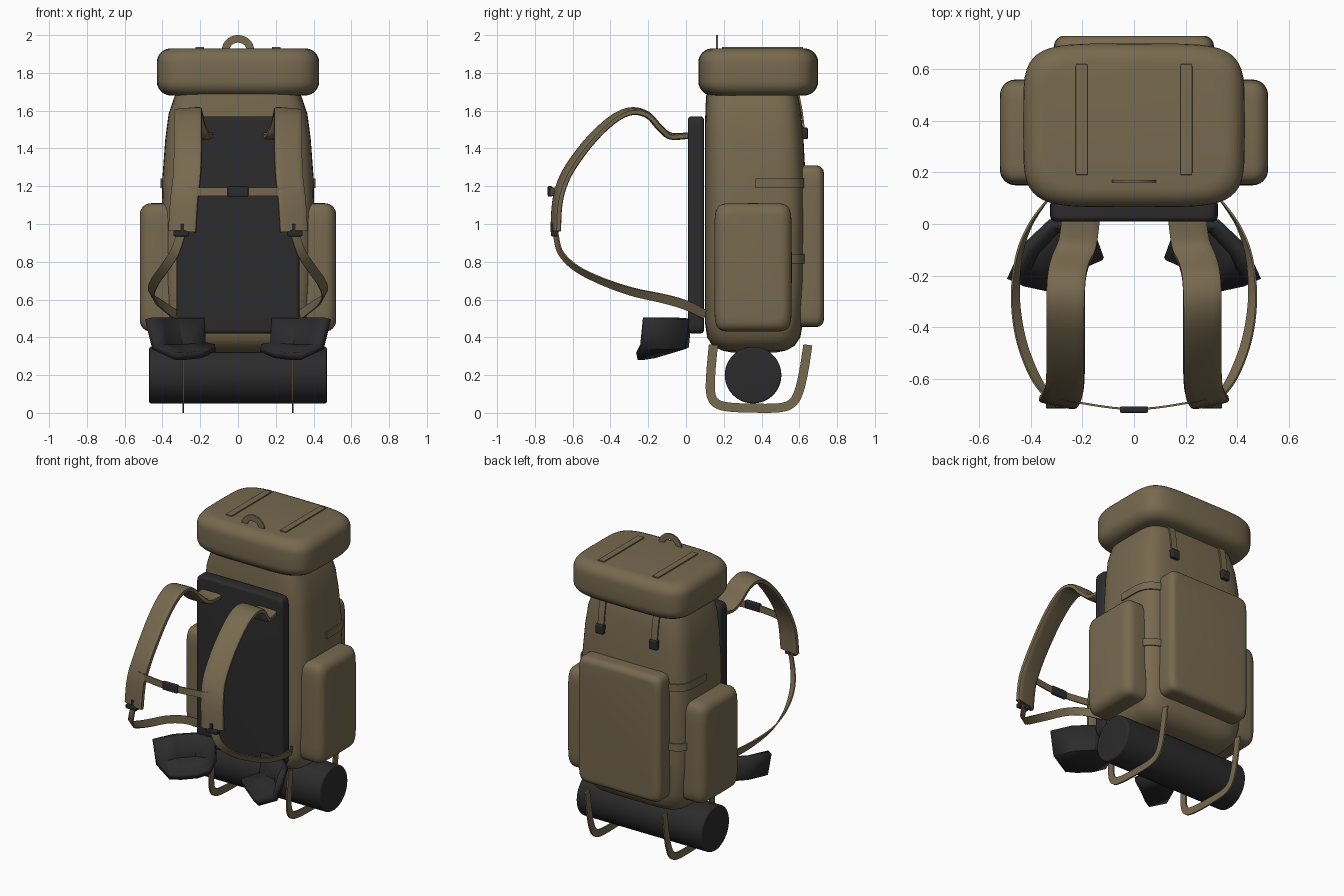
import bpy, bmesh, math
from mathutils import Vector as V

if "Cube" in bpy.data.objects:
    bpy.data.objects.remove(bpy.data.objects["Cube"])


def material(name, c):
    m = bpy.data.materials.new(name)
    m.diffuse_color = (*c, 1)
    m.use_nodes = True
    m.node_tree.nodes["Principled BSDF"].inputs["Base Color"].default_value = m.diffuse_color
    return m


TAN = material("khaki_canvas", (0.185, 0.142, 0.078))
DARK = material("charcoal_padding", (0.024, 0.024, 0.025))


def make(name, mat, verts, faces, angle=40):
    me = bpy.data.meshes.new(name)
    me.from_pydata([tuple(v) for v in verts], [], faces)
    bm = bmesh.new()
    bm.from_mesh(me)
    bmesh.ops.recalc_face_normals(bm, faces=bm.faces)
    bm.to_mesh(me)
    bm.free()
    me.materials.append(mat)
    ob = bpy.data.objects.new(name, me)
    bpy.context.collection.objects.link(ob)
    bpy.ops.object.select_all(action='DESELECT')
    ob.select_set(True)
    bpy.context.view_layer.objects.active = ob
    bpy.ops.object.shade_smooth_by_angle(angle=math.radians(angle))
    return ob


def tube(name, mat, rings, angle=40):
    k = len(rings[0])
    verts = [p for r in rings for p in r]
    faces = [(i * k + j, i * k + (j + 1) % k, (i + 1) * k + (j + 1) % k, (i + 1) * k + j)
             for i in range(len(rings) - 1) for j in range(k)]
    faces += [tuple(range(k)), tuple(range(len(verts) - k, len(verts)))]
    return make(name, mat, verts, faces, angle)


def squircle(a, b, n, t):
    c, s = math.cos(t), math.sin(t)
    return (a * math.copysign(abs(c) ** (2 / n), c), b * math.copysign(abs(s) ** (2 / n), s))


def loft(name, mat, axis, rings, n, k=48):
    """rings: (w, cu, cv, hu, hv) along the axis"""
    out = []
    for w, cu, cv, hu, hv in rings:
        r = []
        for j in range(k):
            u, v = squircle(hu, hv, n, 2 * math.pi * j / k)
            u, v = u + cu, v + cv
            r.append({'x': (w, u, v), 'y': (u, w, v), 'z': (u, v, w)}[axis])
        out.append(r)
    return tube(name, mat, out)


def soft_box(name, mat, axis, lo, hi, e, n):
    """rounded box between two corners; e = edge radius"""
    ia = 'xyz'.index(axis)
    iu, iv = [i for i in range(3) if i != ia]
    cu, cv = (lo[iu] + hi[iu]) / 2, (lo[iv] + hi[iv]) / 2
    hu, hv = (hi[iu] - lo[iu]) / 2, (hi[iv] - lo[iv]) / 2
    prof = []
    for i in range(7):
        t = math.pi / 2 * i / 6
        prof.append((e * (1 - math.sin(t)), e * (1 - math.cos(t))))
    a, b = lo[ia], hi[ia]
    ws = [(a + d, q) for d, q in reversed(prof)] + [(b - d, q) for d, q in prof]
    return loft(name, mat, axis, [(w, cu, cv, hu - q, hv - q) for w, q in ws], n)


def smooth(pts, sub):
    out = []
    for i in range(len(pts) - 1):
        p = [V(pts[max(0, min(len(pts) - 1, i + d))]) for d in (-1, 0, 1, 2)]
        for s in range(sub):
            t = s / sub
            out.append(0.5 * (2 * p[1] + (p[2] - p[0]) * t + (2 * p[0] - 5 * p[1] + 4 * p[2] - p[3]) * t ** 2
                              + (3 * p[1] - p[0] - 3 * p[2] + p[3]) * t ** 3))
    return out + [V(pts[-1])]


def ribbon(name, mat, pts, wide, w, t, sub=5, k=4, mirror=1):
    """strap along a path; wide = width direction (start, end)"""
    path = smooth(pts, sub)
    rings = []
    for i, p in enumerate(path):
        T = (path[min(i + 1, len(path) - 1)] - path[max(i - 1, 0)]).normalized()
        W = V(wide[0]).lerp(V(wide[-1]), i / (len(path) - 1))
        W = (W - T * W.dot(T)).normalized()
        N = T.cross(W)
        r = []
        for j in range(k):
            a, b = squircle(w / 2, t / 2, 5, 2 * math.pi * (j + .5) / k)
            s = 2 ** .2 if k == 4 else 1
            q = p + W * a * s + N * b * s
            r.append((q.x * mirror, q.y, q.z))
        rings.append(r)
    return tube(name, mat, rings)


# main bag: z, half width, y front, y back
body = [(.32, .17, .24, .48), (.33, .27, .19, .53), (.355, .33, .14, .575), (.40, .37, .112, .605), (.48, .39, .10, .62),
        (.7, .405, .10, .632), (1.0, .405, .10, .635), (1.25, .40, .10, .633), (1.45, .385, .10, .622),
        (1.58, .368, .102, .61), (1.65, .345, .105, .60), (1.72, .32, .11, .58)]
loft("main_bag", TAN, 'z', [(z, 0, (a + b) / 2, h, (b - a) / 2) for z, h, a, b in body], 5)

# lid, back panel, rear pocket, bedroll
soft_box("lid", TAN, 'z', (-.43, .065, 1.68), (.43, .70, 1.93), .075, 5)
soft_box("back_panel", DARK, 'y', (-.325, .01, .42), (.325, .095, 1.57), .02, 24)
soft_box("rear_pocket", TAN, 'y', (-.31, .58, .455), (.31, .73, 1.31), .04, 14)
soft_box("bedroll", DARK, 'x', (-.47, .205, .05), (.47, .505, .35), .01, 2)

# carry handle: half ring
arc = [(.066 * math.cos(a), .165, 1.918 + .062 * math.sin(a)) for a in [math.pi * i / 10 for i in range(11)]]
ribbon("carry_handle", TAN, arc, [(0, 1, 0)], .01, .04, 2)

# chest strap and buckle
ribbon("chest_strap", TAN, [(-.34, -.66, 1.17), (-.2, -.695, 1.17), (0, -.718, 1.17), (.2, -.695, 1.17), (.34, -.66, 1.17)],
       [(0, 0, 1)], .045, .008)
soft_box("chest_buckle", DARK, 'y', (-.055, -.732, 1.145), (.055, -.708, 1.2), .006, 20)

for s, side in ((1, "right"), (-1, "left")):
    def box(name, mat, axis, lo, hi, e, n):
        xs = sorted((lo[0] * s, hi[0] * s))
        soft_box(name + "_" + side, mat, axis, (xs[0], *lo[1:]), (xs[1], *hi[1:]), e, n)

    def strap(name, mat, pts, wide, w, t, sub=5, k=4):
        ribbon(name + "_" + side, mat, pts, wide, w, t, sub, k, s)

    # side pocket
    box("side_pocket", TAN, 'x', (.30, .15, .43), (.52, .56, 1.11), .06, 9)

    # padded shoulder strap
    strap("shoulder_strap", TAN,
          [(.205, .03, 1.47), (.22, -.08, 1.465), (.245, -.14, 1.51), (.26, -.2, 1.575), (.265, -.28, 1.598),
           (.265, -.37, 1.565), (.265, -.47, 1.48), (.265, -.56, 1.375), (.27, -.64, 1.25), (.285, -.68, 1.12), (.295, -.69, .96)],
          [(1, 0, 0), (1, .2, -.2)], .15, .035, 4, 12)

    # strap adjuster and lower webbing
    box("strap_adjuster", DARK, 'z', (.262, -.715, .935), (.342, -.68, .965), .006, 16)
    box("adjuster_tab", DARK, 'z', (.285, -.712, .96), (.305, -.685, 1.0), .004, 16)
    strap("lower_webbing", TAN,
          [(.30, -.69, .95), (.335, -.665, .85), (.39, -.58, .765), (.44, -.44, .695), (.46, -.28, .64), (.445, -.12, .605),
           (.40, 0, .57), (.33, .10, .52)], [(1, .5, 0), (0, 0, 1)], .05, .008)

    # hip belt wing: curved wall with inward lower flap
    top = [(.18, .01, .5), (.32, .0, .5), (.415, -.09, .5), (.475, -.22, .5)]
    low = [(.17, .0, .36), (.30, -.02, .35), (.385, -.11, .35), (.44, -.235, .35)]
    tip = [(.12, -.135, .345), (.19, -.165, .31), (.27, -.225, .30), (.33, -.26, .30)]
    vs = [(x * s, y, z) for row in (top, low, tip) for x, y, z in row]
    fs = [(r * 4 + i, r * 4 + i + 1, r * 4 + i + 5, r * 4 + i + 4) for r in (0, 1) for i in range(3)]
    belt = make("hip_belt_" + side, DARK, vs, fs, 25)
    mod = belt.modifiers.new("padding", 'SOLIDIFY')
    mod.thickness = .04
    mod.offset = 0

    # bedroll loop, flat in the side plane
    strap("bedroll_loop", TAN,
          [(.29, .145, .36), (.13, .22, 0), (.29, .13, .12)][:1] +
          [(.29, .132, .22), (.29, .13, .11), (.29, .155, .055), (.29, .22, .032), (.29, .36, .025), (.29, .50, .028),
           (.29, .565, .055), (.29, .60, .12), (.29, .625, .23), (.29, .645, .36)], [(1, 0, 0)], .01, .048)

    # side compression straps hugging the bag
    for z, h, a, b in ((1.215, .406, .10, .637), (.815, .411, .10, .638)):
        pts = [(x, y + (a + b) / 2, z) for x, y in
               [squircle(h, (b - a) / 2, 5, math.pi / 2 * i / 12) for i in range(11)]]
        strap("compression_strap", TAN, pts, [(0, 0, 1)], .05, .008, 2)

    # lid straps on top, rear lid straps with buckles
    box("lid_top_strap", TAN, 'z', (.18, .19, 1.92), (.226, .62, 1.938), .003, 40)
    strap("lid_rear_strap", TAN, [(.2, .592, 1.70), (.2, .612, 1.6), (.2, .626, 1.48)], [(1, 0, 0)], .045, .01)
    box("lid_buckle", DARK, 'y', (.172, .605, 1.45), (.228, .645, 1.51), .006, 16)
